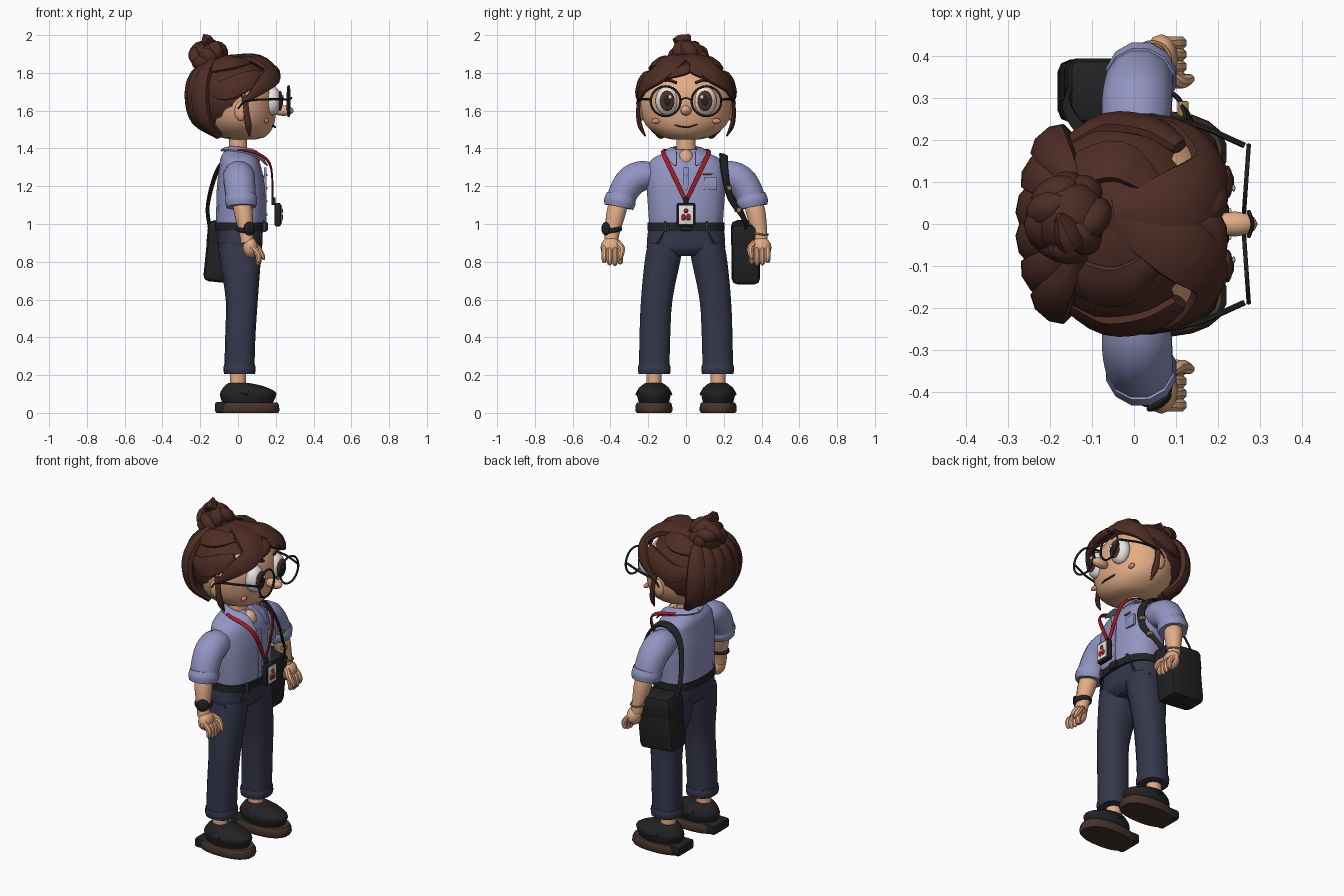
import bpy, bmesh, math, random
from mathutils import Vector as V, Matrix

random.seed(4)

def mat(name, r, g, b):
    m = bpy.data.materials.new(name)
    m.diffuse_color = (r, g, b, 1)
    return m

SKIN = mat("skin", .76, .41, .24); SHIRT = mat("shirt", .29, .30, .54); NAVY = mat("navy", .036, .038, .07)
HAIR = mat("hair", .075, .026, .018); DARK = mat("dark", .016, .016, .018); BROWN = mat("brown", .06, .035, .025)
RED = mat("red", .36, .012, .02); WHITE = mat("white", .8, .79, .76); IRIS = mat("iris", .09, .03, .018)
BLUSH = mat("blush", .72, .25, .16); BRASS = mat("brass", .35, .22, .08)

def finish(name, bm, m, angle=40):
    bmesh.ops.recalc_face_normals(bm, faces=bm.faces[:])
    me = bpy.data.meshes.new(name)
    bm.to_mesh(me); bm.free()
    ob = bpy.data.objects.new(name, me)
    bpy.context.collection.objects.link(ob)
    me.materials.append(m)
    bpy.ops.object.select_all(action='DESELECT')
    ob.select_set(True)
    bpy.context.view_layer.objects.active = ob
    bpy.ops.object.shade_smooth_by_angle(angle=math.radians(angle))
    return ob

def sweep(name, keys, m, n=12, ref=(1, 0, 0), p=2.0, sub=3, about=None, level=False):
    """Loft along keys (x, y, z, half width, half depth); depth points along ref or away from about; level keeps rings flat."""
    k = [V(q) for q in keys]
    k = [2 * k[0] - k[1]] + k + [2 * k[-1] - k[-2]]
    pts = []
    for i in range(1, len(k) - 2):
        a, b, c, d = k[i - 1:i + 3]
        for j in range(sub):
            t = j / sub
            pts.append(.5 * (2 * b + (c - a) * t + (2 * a - 5 * b + 4 * c - d) * t * t + (3 * b - a - 3 * c + d) * t ** 3))
    pts.append(k[-2])
    bm, rings = bmesh.new(), []
    for i, q in enumerate(pts):
        c = V(q[:3])
        t = (V(pts[min(i + 1, len(pts) - 1)][:3]) - V(pts[max(i - 1, 0)][:3])).normalized()
        if level:
            t = V((0, 0, 1))
        r = (c - V(about)) if about else V(ref)
        nrm = (r - t * r.dot(t)).normalized()
        side = t.cross(nrm)
        ring = []
        for j in range(n):
            a = 2 * math.pi * (j + .5) / n
            co, si = math.cos(a), math.sin(a)
            u = math.copysign(abs(co) ** (2 / p), co) * max(q[3], .002)
            v = math.copysign(abs(si) ** (2 / p), si) * max(q[4], .002)
            ring.append(bm.verts.new(c + side * u + nrm * v))
        rings.append(ring)
    for a, b in zip(rings, rings[1:]):
        for j in range(n):
            bm.faces.new((a[j], a[(j + 1) % n], b[(j + 1) % n], b[j]))
    bm.faces.new(rings[0]); bm.faces.new(rings[-1])
    return finish(name, bm, m)

def ball(name, c, r, m, seg=16, rot=None):
    bm = bmesh.new()
    bmesh.ops.create_uvsphere(bm, u_segments=seg, v_segments=max(6, seg * 2 // 3), radius=1)
    R = rot.to_4x4() if rot else Matrix()
    bm.transform(Matrix.Translation(c) @ R @ Matrix.Diagonal((*r, 1)))
    return finish(name, bm, m)

def box(name, c, s, m, bev=.006, rot=None):
    bm = bmesh.new()
    bmesh.ops.create_cube(bm, size=1)
    bm.transform(Matrix.Diagonal((*s, 1)))
    bmesh.ops.bevel(bm, geom=bm.edges[:], offset=min(bev, min(s) * .4), segments=2, affect='EDGES', profile=.5)
    bm.transform(Matrix.Translation(c) @ (rot.to_4x4() if rot else Matrix()))
    return finish(name, bm, m)

def ring(name, c, R, r, m, rot=(0, 0, 0), scale=(1, 1, 1)):
    bpy.ops.mesh.primitive_torus_add(location=c, rotation=rot, major_radius=R, minor_radius=r, major_segments=24, minor_segments=6)
    ob = bpy.context.object
    ob.name = name; ob.scale = scale
    ob.data.materials.append(m)
    bpy.ops.object.shade_smooth()

HC = (-.03, 0, 1.66)
def lock(name, *keys, n=8):
    return sweep(name, keys, HAIR, n=n, about=HC, sub=4)

# torso, neck, hips, belt
sweep("shirt_body", [(.012, 0, .98, .195, .128), (.015, 0, 1.05, .2, .132), (.015, 0, 1.2, .21, .128), (.012, 0, 1.3, .205, .112),
      (.005, 0, 1.345, .18, .1), (0, 0, 1.375, .12, .08), (0, 0, 1.395, .07, .062)], SHIRT, n=20, p=2.5, level=True)
sweep("neck", [(0, 0, 1.34, .06, .055), (0, 0, 1.42, .052, .05), (0, 0, 1.5, .055, .05)], SKIN)
ball("open_neckline", (.072, 0, 1.345), (.045, .042, .05), SKIN)
sweep("hips", [(.015, 0, .83, .1, .08), (.012, 0, .87, .2, .115), (.01, 0, .93, .207, .12), (.012, 0, .99, .197, .125)], NAVY, n=20, p=2.5, level=True)
sweep("belt", [(.012, 0, .965, .206, .135), (.012, 0, 1.008, .204, .135)], DARK, n=24, p=2.5, sub=1)
box("buckle", (.15, 0, .987), (.016, .06, .046), DARK)
for y in (-.11, .11):
    box("belt_loop", (.139, y, .985), (.02, .014, .055), NAVY, .003)
box("shirt_placket", (.144, 0, 1.15), (.014, .034, .30), SHIRT, .004)
for z in (1.05, 1.12, 1.19, 1.26):
    ball("shirt_button", (.152, 0, z), (.004, .007, .007), WHITE, 8)
box("chest_pocket", (.134, .13, 1.215), (.014, .07, .07), SHIRT, .004)
box("pocket_pen", (.143, .115, 1.265), (.012, .05, .01), BRASS, .003)

# paired body parts
for s in (1, -1):
    y = .17 * s
    sweep("trouser_leg", [(.01, .108 * s, .9, .095, .115), (.012, .125 * s, .8, .096, .108), (.02, .155 * s, .6, .085, .085),
          (.012, .165 * s, .4, .083, .08), (.007, .168 * s, .22, .082, .08)], NAVY, n=14, p=2.5, level=True)
    sweep("trouser_cuff", [(.008, .168 * s, z, r, r - .003) for z, r in ((.205, .084), (.23, .089), (.255, .085))], NAVY, n=14, p=2.5)
    sweep("hip_pocket", [(.12, .12 * s, .955, .006, .006), (.115, .15 * s, .9, .006, .006), (.05, .205 * s, .88, .006, .006)], NAVY, n=6)
    sweep("ankle", [(0, y, .12, .042, .045), (0, y, .23, .04, .045)], SKIN)
    sweep("shoe_sole", [(.05, y, 0, .092, .165), (.05, y, .012, .1, .172), (.05, y, .042, .097, .168), (.05, y, .055, .09, .16)], BROWN, n=20, p=2.4, sub=1)
    box("shoe_heel", (-.06, y, .03), (.125, .15, .056), DARK, .012)
    sweep("shoe_upper", [(.05, y, .045, .078, .13), (.053, y, .09, .09, .148), (.052, y, .115, .086, .142), (.03, y, .143, .068, .1),
          (.004, y, .158, .047, .055)], DARK, n=18, level=True)
    sweep("shoe_strap", [(.03, y - .09, .1, .022, .007), (.05, y - .055, .14, .022, .008), (.05, y + .055, .14, .022, .008),
          (.03, y + .09, .1, .022, .007)], DARK, n=6, about=(.04, y, .06))
    # sleeves and arms
    sweep("sleeve", [(.005, .16 * s, 1.265, .055, .07), (.005, .22 * s, 1.258, .08, .083), (.007, .285 * s, 1.232, .085, .086),
          (.012, .33 * s, 1.17, .08, .083), (.016, .35 * s, 1.11, .077, .08)], SHIRT, n=12)
    sweep("sleeve_cuff", [(.015, .343 * s, 1.15, .08, .083), (.017, .35 * s, 1.12, .087, .087), (.018, .356 * s, 1.09, .08, .08)], SHIRT, n=12)
    sweep("forearm", [(.018, .355 * s, 1.12, .052, .05), (.03, .372 * s, 1.05, .052, .05), (.042, .39 * s, .96, .041, .038),
          (.05, .397 * s, .90, .038, .036)], SKIN)
    ball("palm", (.065, .396 * s, .875), (.04, .057, .055), SKIN, 12)
    for i in range(4):
        fy = (.348 + .028 * i) * s
        drop = (.79, .782, .785, .797)[i]
        sweep("finger", [(.075, fy, .88, .016, .016), (.1, fy, .85, .0165, .018), (.11, fy, drop + .03, .0165, .017),
              (.106, fy, drop + .008, .014, .014), (.1, fy, drop, .006, .006)], SKIN, n=8)
    sweep("thumb", [(.07, .36 * s, .90, .018, .018), (.105, .34 * s, .87, .018, .018), (.13, .345 * s, .83, .014, .014),
          (.137, .347 * s, .81, .006, .006)], SKIN, n=8)
    # collar and lanyard
    sweep("collar", [(-.075, 0, 1.395, .022, .008), (-.05, .06 * s, 1.40, .025, .008), (.02, .09 * s, 1.393, .03, .008),
          (.1, .08 * s, 1.37, .038, .008), (.155, .055 * s, 1.31, .008, .005)], SHIRT, n=6, about=(.01, 0, 1.2))
    sweep("lanyard", [(-.07, .03 * s, 1.385, .011, .005), (.02, .115 * s, 1.392, .011, .005), (.11, .118 * s, 1.37, .013, .005),
          (.168, .095 * s, 1.32, .014, .005), (.182, .05 * s, 1.225, .014, .005), (.182, .005 * s, 1.13, .012, .005)], RED, n=6, about=(0, 0, 1.2))
    # face
    ball("ear", (.015, .238 * s, 1.6), (.035, .022, .055), SKIN, 12)
    ball("eye_white", (.18, .1 * s, 1.652), (.05, .062, .078), WHITE)
    ball("iris", (.222, .1 * s, 1.652), (.014, .04, .054), IRIS)
    ball("pupil", (.231, .1 * s, 1.652), (.008, .022, .03), DARK, 12)
    ball("eye_glint", (.238, .085 * s, 1.672), (.004, .009, .011), WHITE, 8)
    ball("cheek", (.152, .16 * s, 1.545), (.012, .024, .014), BLUSH, 12)
    sweep("brow", [(.207, .05 * s, 1.748, .009, .009), (.198, .1 * s, 1.762, .01, .008), (.168, .165 * s, 1.742, .005, .005)], HAIR, n=6)
    ring("glasses_rim", (.268, .108 * s, 1.65), .079, .006, DARK, (0, math.pi / 2, -.07 * s))
    sweep("glasses_temple", [(.264, .187 * s, 1.66, .006, .007), (.15, .236 * s, 1.66, .006, .007), (.04, .256 * s, 1.65, .006, .007),
          (.0, .255 * s, 1.61, .005, .005)], DARK, n=6, ref=(0, 1, .1))

# head
sweep("head", [(.03, 0, 1.447, .07, .06), (.02, 0, 1.465, .135, .13), (.01, 0, 1.52, .212, .18), (0, 0, 1.61, .246, .205), (0, 0, 1.7, .24, .206),
      (-.01, 0, 1.79, .195, .17), (-.01, 0, 1.855, .1, .09), (-.01, 0, 1.87, .03, .03)], SKIN, n=24, level=True)
ball("nose", (.24, 0, 1.6), (.055, .03, .028), SKIN, 12)
sweep("mouth", [(.176, -.065, 1.525, .005, .005), (.195, -.02, 1.514, .005, .005), (.195, .02, 1.514, .005, .005), (.176, .065, 1.53, .005, .005)], BROWN, n=6)
sweep("glasses_bridge", [(.273, -.031, 1.655, .005, .005), (.283, 0, 1.668, .005, .005), (.273, .031, 1.655, .005, .005)], DARK, n=6)

# hair cap: ellipsoid trimmed by a sloping plane, thickened inward
bm = bmesh.new()
bmesh.ops.create_uvsphere(bm, u_segments=20, v_segments=14, radius=1)
bm.transform(Matrix.Translation((-.03, 0, 1.675)) @ Matrix.Diagonal((.22, .252, .215, 1)))
bmesh.ops.bisect_plane(bm, geom=bm.verts[:] + bm.edges[:] + bm.faces[:], plane_co=(.0, 0, 1.595), plane_no=(-1.15, 0, 1), clear_inner=True)
cap = finish("hair_cap", bm, HAIR)
cap.modifiers.new("thickness", 'SOLIDIFY').thickness = .03

# fringe sweeping from the parting, side locks and tendrils
for s, part in ((1, .03), (-1, .02)):
    side = "left" if s > 0 else "right"
    lock("fringe_" + side, (-.05, part, 1.875, .04, .02), (.1, .055 * s, 1.868, .08, .03), (.18, .13 * s, 1.8, .062, .025),
         (.13, .218 * s, 1.735, .045, .02), (.04, .25 * s, 1.65, .01, .01))
    lock("fringe_under_" + side, (.09, .02 - part, 1.86, .03, .02), (.19, .02 + .02 * s, 1.82, .033, .02), (.2, .1 * s, 1.785, .023, .015), (.167, .185 * s, 1.74, .006, .006))
    lock("side_tendril", (.035, .245 * s, 1.68, .018, .01), (.045, .254 * s, 1.59, .016, .01), (.055, .243 * s, 1.52, .018, .012), (.06, .215 * s, 1.465, .004, .004))
    lock("temple_lock", (.11, .185 * s, 1.79, .03, .02), (.04, .23 * s, 1.755, .055, .022), (-.07, .24 * s, 1.71, .06, .022), (-.18, .18 * s, 1.72, .02, .01))
    lock("crown_lock", (.05, .09 * s, 1.86, .03, .015), (-.04, .15 * s, 1.855, .06, .02), (-.14, .12 * s, 1.83, .05, .02), (-.19, .05 * s, 1.82, .02, .015))
# back locks rise from nape to bun
for y in (-.185, -.12, -.04, .04, .12, .185):
    d = math.sqrt(1 - (y / .29) ** 2)
    lock("back_lock", (-.1, y * .7, 1.465, .025, .018), (-.03 - .192 * d, y, 1.55, .048, .028), (-.03 - .222 * d, y * 1.05, 1.68, .055, .032),
         (-.03 - .195 * d, y * .85, 1.79, .045, .03), (-.13, y * .4, 1.87, .02, .02))

# bun with overlapping petals
BC = V((-.155, .015, 1.878))
ball("bun_core", BC, (.09, .095, .095), HAIR, 12)
for i in range(9):
    a = 2 * math.pi * i / 9
    d = V((math.cos(a) * .8 - .15, math.sin(a), .2 + .5 * math.cos(a * 2 + 1))).normalized()
    tw = V((0, 0, 1)).rotation_difference(d).to_matrix() @ Matrix.Rotation(random.uniform(0, 3), 3, 'Z')
    ball("bun_petal", BC + d * .07, (.062, .042, .042), HAIR, 10, tw)
sweep("bun_tip", [(-.15, -.04, 1.945, .05, .035), (-.165, -.01, 1.968, .045, .03), (-.18, .02, 2.0, .008, .006)], HAIR, n=8)

# badge hanging from the lanyard
box("badge_clip", (.188, 0, 1.12), (.022, .025, .04), DARK, .004)
box("badge_case", (.21, 0, 1.05), (.034, .098, .125), DARK, .01)
box("badge_card", (.228, 0, 1.05), (.008, .076, .1), WHITE, .003)
ball("badge_figure_head", (.233, 0, 1.07), (.006, .012, .013), RED, 10)
for s in (1, -1):
    ball("badge_figure_body", (.233, .013 * s, 1.035), (.006, .012, .018), RED, 10)

# watch and bracelet
ring("watch_band", (.041, -.388, .97), .042, .009, DARK, (.15, .1, 0), (1, 1, 1.6))
ball("watch_face", (.06, -.425, .975), (.036, .014, .036), DARK, 14, Matrix.Rotation(.6, 3, 'Z'))
ring("bracelet", (.044, .392, .95), .042, .005, BRASS, (-.15, .1, 0))

# shoulder bag and strap
tilt = Matrix.Rotation(.1, 3, 'Y')
box("bag_body", (-.055, .317, .85), (.23, .15, .325), DARK, .03, tilt)
box("bag_lid", (-.046, .317, .94), (.234, .156, .14), DARK, .028, tilt)
sweep("bag_strap", [(-.15, .33, .98, .014, .006), (-.16, .28, 1.1, .014, .006), (-.115, .215, 1.27, .018, .007), (-.05, .2, 1.352, .026, .008),
      (.04, .2, 1.357, .026, .008), (.115, .205, 1.27, .025, .008), (.135, .235, 1.14, .022, .008), (.105, .3, 1.04, .016, .006), (.06, .325, .97, .014, .006)],
      DARK, n=6, about=(0, .12, 1.12), sub=4)
for x, y, z in ((.117, .275, 1.075), (.13, .225, 1.19)):
    box("strap_buckle", (x, y, z), (.026, .036, .024), BRASS, .004)
